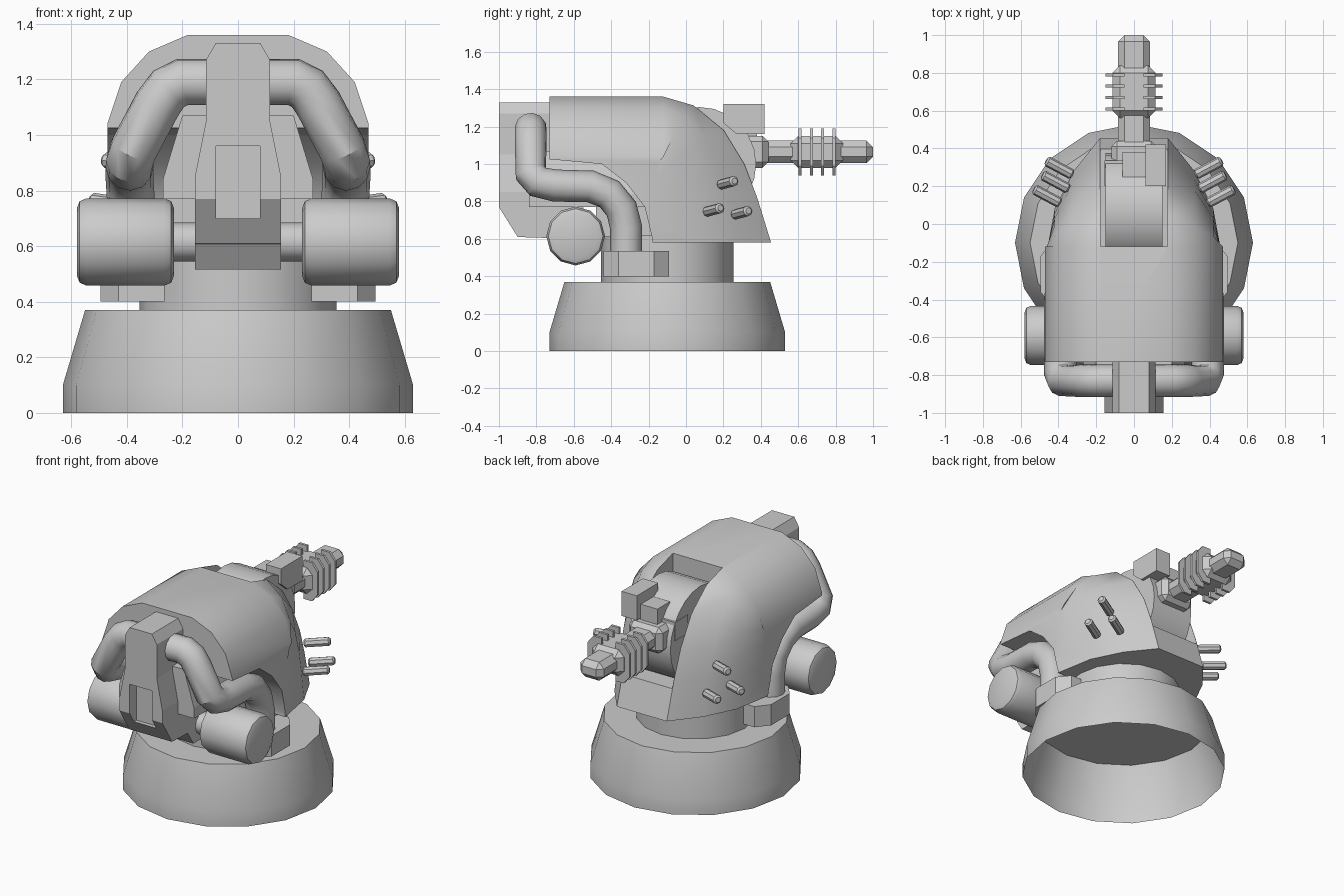
import bpy, bmesh, math
from mathutils import Vector, Matrix

if "Cube" in bpy.data.objects:
    bpy.data.objects.remove(bpy.data.objects["Cube"])


def finish(ob, smooth=True, bevel=0, segs=1):
    bpy.ops.object.select_all(action='DESELECT')
    bpy.context.view_layer.objects.active = ob
    ob.select_set(True)
    if bevel:
        m = ob.modifiers.new("bevel", 'BEVEL')
        m.width, m.segments, m.limit_method = bevel, segs, 'ANGLE'
        m.angle_limit = math.radians(50)
        bpy.ops.object.modifier_apply(modifier=m.name)
    if smooth:
        bpy.ops.object.shade_smooth_by_angle(angle=math.radians(32))
    return ob


def mesh(name, verts, faces):
    me = bpy.data.meshes.new(name)
    me.from_pydata(verts, [], faces)
    bm = bmesh.new()
    bm.from_mesh(me)
    bmesh.ops.recalc_face_normals(bm, faces=bm.faces)
    bm.to_mesh(me)
    bm.free()
    ob = bpy.data.objects.new(name, me)
    bpy.context.collection.objects.link(ob)
    return ob


def loft(name, rings, cap_start=True, cap_end=True):
    n = len(rings[0])
    faces = [(k * n + i, k * n + (i + 1) % n, (k + 1) * n + (i + 1) % n, (k + 1) * n + i)
             for k in range(len(rings) - 1) for i in range(n)]
    if cap_start:
        faces.append(tuple(range(n)))
    if cap_end:
        faces.append(tuple(range((len(rings) - 1) * n, len(rings) * n)))
    return mesh(name, [p for r in rings for p in r], faces)


def prism(name, yz, x0, x1):
    return loft(name, [[(x, y, z) for y, z in yz] for x in (x0, x1)])


def box(name, x0, x1, y0, y1, z0, z1, bevel=0, segs=1):
    ob = prism(name, [(y0, z0), (y1, z0), (y1, z1), (y0, z1)], x0, x1)
    return finish(ob, False, bevel, segs)


def rod(name, a, b, r, sides, bevel=0, segs=1):
    a, b = Vector(a), Vector(b)
    q = (b - a).to_track_quat('Z', 'Y')
    ring = [q @ Vector((r * math.cos(t), r * math.sin(t), 0))
            for t in (2 * math.pi * i / sides for i in range(sides))]
    return finish(loft(name, [[a + p for p in ring], [b + p for p in ring]]), True, bevel, segs)


def lathe(name, prof, cy, sides=16, **caps):
    ang = [2 * math.pi * i / sides for i in range(sides)]
    return finish(loft(name, [[(r * math.cos(t), cy + r * math.sin(t), z) for t in ang]
                              for r, z in prof], **caps))


def cut(ob, cutter):
    bpy.ops.object.select_all(action='DESELECT')
    bpy.context.view_layer.objects.active = ob
    ob.select_set(True)
    m = ob.modifiers.new("cut", 'BOOLEAN')
    m.operation, m.object, m.solver = 'DIFFERENCE', cutter, 'EXACT'
    bpy.ops.object.modifier_apply(modifier=m.name)
    bpy.data.objects.remove(cutter)


# Hollow base skirt and turning neck
lathe("base_skirt", [(.63, 0), (.63, .1), (.55, .37)], -.1, cap_start=False)
lathe("neck", [(.355, .37), (.355, .62)], -.1)

# Hood: ribs at fixed x, each with its own height and forward reach
curve = [(0, 1), (.28, .94), (.56, .77), (.75, .54), (.87, .31), (1, 0)]
half = [(.47, .46, -.08), (.42, .61, .2), (.32, .72, .4), (.18, .78, .575)]
ribs = [(-x, h, r) for x, h, r in half] + half[::-1]
hood = loft("hood", [[(x, -.73, .58), (x, -.73, .58 + h)] +
                     [(x, -.12 + r * f, .58 + h * g) for f, g in curve] for x, h, r in ribs])
cut(hood, prism("rear_cutter", [(-.95, .4), (-.95, 1.04), (-.72, 1.025), (-.45, 1.0), (-.32, .9),
                                (-.22, .77), (-.18, .6), (-.18, .4)], -1, 1))
cut(hood, box("slot_cutter", -.178, .178, -.12, .8, .77, 1.6))
finish(hood)

# Gun mantlet in the hood slot
rod("mantlet", (-.15, .07, 1.0), (.15, .07, 1.0), .305, 24)

# Gun: collar, barrel, cooling block, fins, sight boxes
box("gun_collar", -.12, .12, .2, .44, .98, 1.15, .03)
box("gun_barrel", -.085, .085, .3, 1.0, 1.005, 1.125, .035)
box("cooling_block", -.115, .115, .56, .84, .98, 1.15, .04)
for y in (.61, .67, .73, .79):
    for s in (-1, 1):
        xs = sorted((s * .05, s * .15))
        fin = [(s * .05, .94), (s * .11, .94), (s * .15, .99), (s * .15, 1.14),
               (s * .11, 1.19), (s * .05, 1.19)]
        loft("cooling_fin", [[(x, y + d, z) for x, z in fin] for d in (-.008, .008)])
prism("sight_box", [(.2, 1.32), (.42, 1.32), (.42, 1.16), (.27, 1.16), (.2, 1.22)], .06, .17)
box("small_sight", -.06, .06, .25, .38, 1.1, 1.25)
box("side_plate", -.155, -.06, .2, .335, 1.05, 1.17)

# Rear engine block under the hood
block = [(-.27, .77), (.27, .77), (.27, .84), (.2, 1.07), (-.2, 1.07), (-.27, .84)]
loft("engine_block", [[(x, y, z) for x, z in block] for y in (-.84, -.15)])
box("lower_body", -.26, .26, -.48, -.15, .61, .78)

# Central rear spine with recessed panel
rows = [(1.33, -1.0, .08, -.7), (1.27, -1.0, .115, -.7), (1.05, -1.0, .115, -.7),
        (.85, -1.0, .155, -.6), (.77, -1.0, .155, -.55), (.61, -.9, .155, -.5),
        (.605, -.74, .155, -.5), (.515, -.68, .155, -.5)]
spine = loft("rear_spine", [[(-w, y, z), (w, y, z), (w, b, z), (-w, b, z)] for z, y, w, b in rows])
cut(spine, box("panel_cutter", -.08, .08, -1.1, -.93, .7, .96))

# Side drums and their axle
rod("drum_axle", (-.3, -.59, .615), (.3, -.59, .615), .07, 12)
for s in (-1, 1):
    rod("side_drum", (s * .23, -.59, .615), (s * .58, -.59, .615), .157, 12, .035, 2)

# Bent pipe running through the spine, down both sides to the collars
side = [(.2, -.83, 1.19), (.25, -.83, 1.165), (.29, -.83, 1.11), (.375, -.83, .95),
        (.39, -.79, .905), (.39, -.7, .885), (.39, -.51, .88), (.39, -.41, .84),
        (.385, -.345, .76), (.385, -.32, .66), (.385, -.32, .48)]
path = [(-x, y, z) for x, y, z in side[::-1]] + side
cu = bpy.data.curves.new("pipe", 'CURVE')
cu.dimensions, cu.bevel_depth, cu.bevel_resolution, cu.use_fill_caps = '3D', .086, 4, True
sp = cu.splines.new('POLY')
sp.points.add(len(path) - 1)
for p, co in zip(sp.points, path):
    p.co = (*co, 1)
pipe = bpy.data.objects.new("pipe", cu)
bpy.context.collection.objects.link(pipe)
bpy.ops.object.select_all(action='DESELECT')
bpy.context.view_layer.objects.active = pipe
pipe.select_set(True)
bpy.ops.object.convert(target='MESH')
finish(bpy.context.view_layer.objects.active)

# Pipe collars with chamfered corners, and three pegs on each cheek
plan = [(.265, -.44), (.43, -.44), (.495, -.36), (.495, -.17), (.43, -.09), (.265, -.09)]
tips = [(.485, .26, .91), (.53, .185, .765), (.465, .335, .75)]
for s in (-1, 1):
    loft("pipe_collar", [[(s * x, y, z) for x, y in plan] for z in (.4, .535)])
    for x, y, z in tips:
        rod("cheek_peg", (s * (x - .14), y - .075, z - .02), (s * x, y, z), .028, 8, .01)
